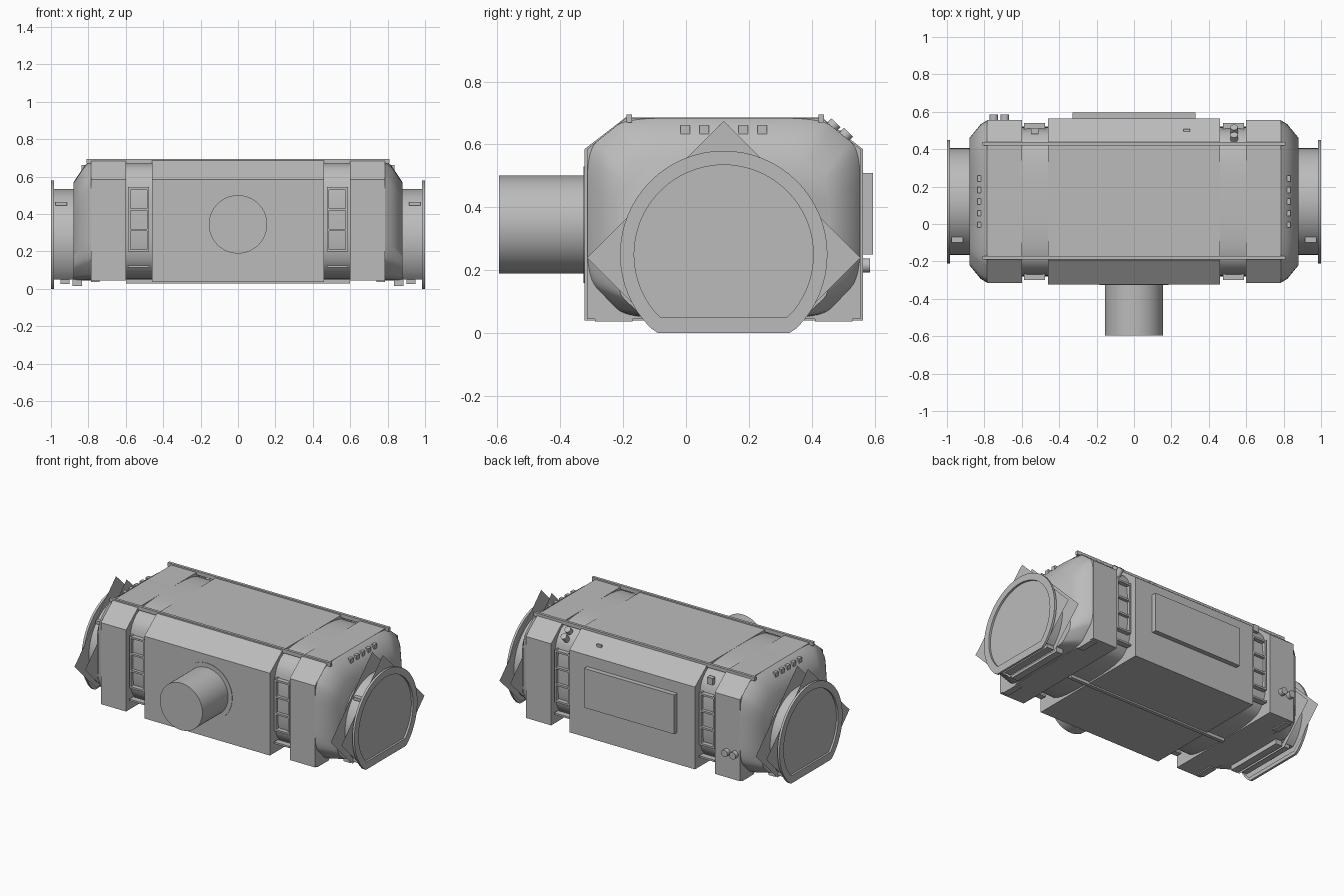
import bpy, bmesh
from math import radians, sin, cos, pi
from mathutils import Vector

if "Cube" in bpy.data.objects:
    bpy.data.objects.remove(bpy.data.objects["Cube"])

grey = bpy.data.materials.new("plain grey")
grey.use_nodes = True
grey.diffuse_color = (0.5, 0.5, 0.5, 1)
grey.node_tree.nodes["Principled BSDF"].inputs["Base Color"].default_value = (0.5, 0.5, 0.5, 1)

CY = 0.12   # middle of the housing in y
CZ = 0.25   # axis height of the end collars


def finish(name, bm, angle=35):
    bmesh.ops.recalc_face_normals(bm, faces=bm.faces)
    me = bpy.data.meshes.new(name)
    bm.to_mesh(me)
    bm.free()
    me.materials.append(grey)
    ob = bpy.data.objects.new(name, me)
    bpy.context.collection.objects.link(ob)
    bpy.ops.object.select_all(action='DESELECT')
    ob.select_set(True)
    bpy.context.view_layer.objects.active = ob
    bpy.ops.object.shade_smooth_by_angle(angle=radians(angle))
    return ob


def loft(name, sections, angle=35):
    """Skin a list of (x, [(y, z), ...]) sections and close both ends."""
    bm = bmesh.new()
    rings = [[bm.verts.new((x, y, z)) for y, z in prof] for x, prof in sections]
    for a, b in zip(rings, rings[1:]):
        for i in range(len(a)):
            j = (i + 1) % len(a)
            bm.faces.new((a[i], a[j], b[j], b[i]))
    bm.faces.new(rings[0])
    bm.faces.new(rings[-1])
    return finish(name, bm, angle)


def box(name, x0, x1, y0, y1, z0, z1):
    return loft(name, [(x, [(y0, z0), (y1, z0), (y1, z1), (y0, z1)]) for x in (x0, x1)])


def cylinder(name, start, end, r, n=48):
    start, end = Vector(start), Vector(end)
    axis = end - start
    bm = bmesh.new()
    bmesh.ops.create_cone(bm, cap_ends=True, segments=n, radius1=r, radius2=r, depth=axis.length)
    bmesh.ops.rotate(bm, verts=bm.verts, matrix=axis.to_track_quat('Z', 'Y').to_matrix())
    bmesh.ops.translate(bm, verts=bm.verts, vec=(start + end) / 2)
    return finish(name, bm)


def mirrored(half):
    """Half profile from bottom to top, given as distance from the middle."""
    return [(CY + w, z) for w, z in half] + [(CY - w, z) for w, z in reversed(half)]


def rounded(points, t=0.4, n=6):
    """Replace each corner of a closed profile with a short curve."""
    out = []
    for i, p in enumerate(points):
        p = Vector(p)
        a = p.lerp(Vector(points[i - 1]), t)
        b = p.lerp(Vector(points[(i + 1) % len(points)]), t)
        for k in range(n + 1):
            s = k / n
            q = a * (1 - s) ** 2 + p * 2 * s * (1 - s) + b * s ** 2
            out.append((q.x, q.y))
    return out


def d_profile(r, cut, n=64):
    """Circle with its bottom cut flat at a given height."""
    return [(CY + r * cos(2 * pi * i / n), max(cut, CZ + r * sin(2 * pi * i / n))) for i in range(n)]


# Main barrel, visible between the cladding plates
barrel = rounded(mirrored([(0.29, 0.05), (0.4, 0.17), (0.4, 0.57), (0.295, 0.685)]))
loft("barrel", [(-0.785, barrel), (0.785, barrel)])

# Flat cladding plates around the barrel
side_plate = mirrored([(0.435, 0.045), (0.435, 0.585), (0.31, 0.685)])
centre_plate = mirrored([(0.443, 0.04), (0.443, 0.585), (0.312, 0.686)])
loft("centre_cladding", [(-0.46, centre_plate), (0.46, centre_plate)])

# Tapered end caps
cap_root = rounded(mirrored([(0.31, 0.046), (0.434, 0.175), (0.434, 0.585), (0.31, 0.685)]), 0.25)
cap_tip = rounded(mirrored([(0.25, 0.046), (0.34, 0.13), (0.34, 0.48), (0.25, 0.57)]), 0.25)


def blend(t):
    return [tuple(Vector(a).lerp(Vector(b), t)) for a, b in zip(cap_root, cap_tip)]


for s, side in ((1, "left"), (-1, "right")):
    def sbox(name, x0, x1, *rest):
        return box(f"{side}_{name}", s * x0, s * x1, *rest)

    loft(f"{side}_cladding", [(s * 0.6, side_plate), (s * 0.785, side_plate)])
    loft(f"{side}_end_cap", [(s * 0.785, blend(0)), (s * 0.82, blend(0.22)), (s * 0.88, blend(1))], 40)

    # Collar, flange with a sunken disc
    neck, rim = d_profile(0.285, 0.05), d_profile(0.33, 0)
    loft(f"{side}_collar_and_flange", [(s * 0.87, neck), (s * 0.985, neck), (s * 0.985, rim),
                                       (s * 1.0, rim), (s * 1.0, neck), (s * 0.987, neck)])

    # Thin diamond sheets behind the flange
    for x in (0.9, 0.978):
        bm = bmesh.new()
        pts = [(-0.435, 0.24), (0, 0.675), (0.435, 0.24), (0.21, 0.015), (-0.21, 0.015)]
        bm.faces.new([bm.verts.new((s * x, CY + y, z)) for y, z in pts])
        finish(f"{side}_diamond_sheet", bm)

    # Feet and bottom sill
    sbox("sill", 0.835, 0.885, -0.09, 0.33, 0.015, 0.06)
    sbox("collar_foot", 0.9, 0.95, -0.08, 0.32, 0.025, 0.06)
    for y in (-0.23, 0.47):
        sbox("foot", 0.74, 0.785, y - 0.06, y + 0.06, 0.037, 0.05)

    # Clip on the collar
    sbox("collar_clip", 0.915, 0.975, -0.1, -0.07, 0.445, 0.465)

    # Row of bolts on the end slope
    for i in range(5):
        y = CY + (i - 2) * 0.0615
        sbox("bolt", 0.805, 0.838, y - 0.015, y + 0.015, 0.62, 0.662)

    # Ladder frames in the front and back recesses
    for d, face in ((-1, "front"), (1, "back")):
        y0, y1 = sorted((CY + d * 0.38, CY + d * 0.42))
        for x in (0.475, 0.575):
            sbox(face + "_ladder_rail", x, x + 0.012, y0, y1, 0.2, 0.545)
        for z in (0.12, 0.205, 0.315, 0.425, 0.535):
            sbox(face + "_ladder_rung", 0.475, 0.587, y0, y1, z - 0.006, z + 0.006)

# Roof rails and belly rail
for y in (-0.18, 0.43):
    box("roof_rail", -0.81, 0.81, y - 0.009, y + 0.009, 0.67, 0.695)
box("belly_rail", -0.6, 0.6, CY - 0.012, CY + 0.012, 0.03, 0.05)

# Front pipe with a low seat ring
cylinder("front_pipe", (0, -0.3, 0.345), (0, -0.595, 0.345), 0.156, 64)
cylinder("pipe_seat", (0, -0.3, 0.345), (0, -0.326, 0.345), 0.185, 64)

# Back panel, side ports and small fittings on the back slope
box("back_panel", -0.33, 0.33, 0.55, 0.595, 0.25, 0.51)
for x in (-0.75, -0.69):
    cylinder("back_port", (x, 0.54, 0.215), (x, 0.585, 0.215), 0.023, 20)
for y, z in ((0.505, 0.625), (0.465, 0.655)):
    cylinder("slope_knob", (0.535, y - 0.03, z - 0.03), (0.535, y + 0.012, z + 0.014), 0.02, 20)
box("slope_catch", -0.55, -0.51, 0.48, 0.51, 0.6, 0.645)
box("slope_tab", 0.265, 0.3, 0.495, 0.507, 0.6, 0.645)
